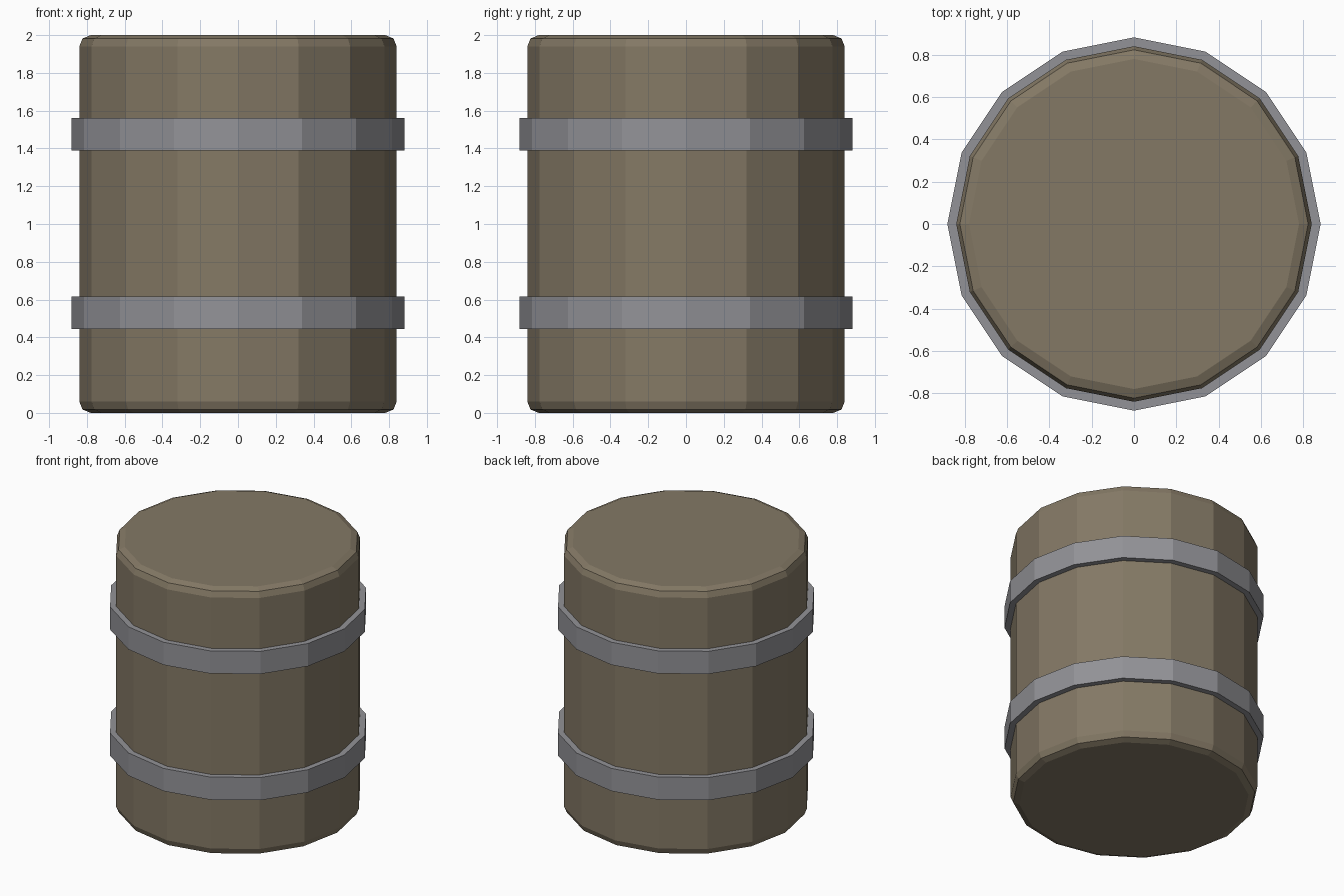
import bpy, bmesh
from math import cos, sin, tau

if "Cube" in bpy.data.objects:
    bpy.data.objects.remove(bpy.data.objects["Cube"])

SIDES = 16


def material(name, color):
    mat = bpy.data.materials.new(name)
    mat.diffuse_color = (*color, 1)
    mat.use_nodes = True
    mat.node_tree.nodes["Principled BSDF"].inputs["Base Color"].default_value = mat.diffuse_color
    return mat


def lathe(name, profile, mat, closed):
    """Spin an (r, z) profile; closed loops make hoops, open ones get end caps."""
    bm = bmesh.new()
    rings = [[bm.verts.new((r * cos(tau * i / SIDES), r * sin(tau * i / SIDES), z))
              for i in range(SIDES)] for r, z in profile]
    pairs = list(zip(rings, rings[1:]))
    if closed:
        pairs.append((rings[-1], rings[0]))
    else:
        bm.faces.new(rings[0])
        bm.faces.new(rings[-1])
    for a, b in pairs:
        for i in range(SIDES):
            j = (i + 1) % SIDES
            bm.faces.new((a[i], a[j], b[j], b[i]))
    bmesh.ops.recalc_face_normals(bm, faces=bm.faces)
    mesh = bpy.data.meshes.new(name)
    bm.to_mesh(mesh)
    bm.free()
    mesh.materials.append(mat)
    obj = bpy.data.objects.new(name, mesh)
    bpy.context.collection.objects.link(obj)
    return obj


wood = material("wood", (0.23, 0.19, 0.13))
metal = material("metal", (0.29, 0.29, 0.31))

# Barrel body with rounded rims, mirrored about mid height
rim = [(0.78, 0.0), (0.823, 0.018), (0.84, 0.06)]
lathe("barrel_body", rim + [(r, 2 - z) for r, z in reversed(rim)], wood, False)

# Two metal hoops
for name, z0, z1 in (("lower_hoop", 0.445, 0.615), ("upper_hoop", 1.39, 1.56)):
    lathe(name, [(0.83, z0), (0.882, z0), (0.882, z1), (0.83, z1)], metal, True)
